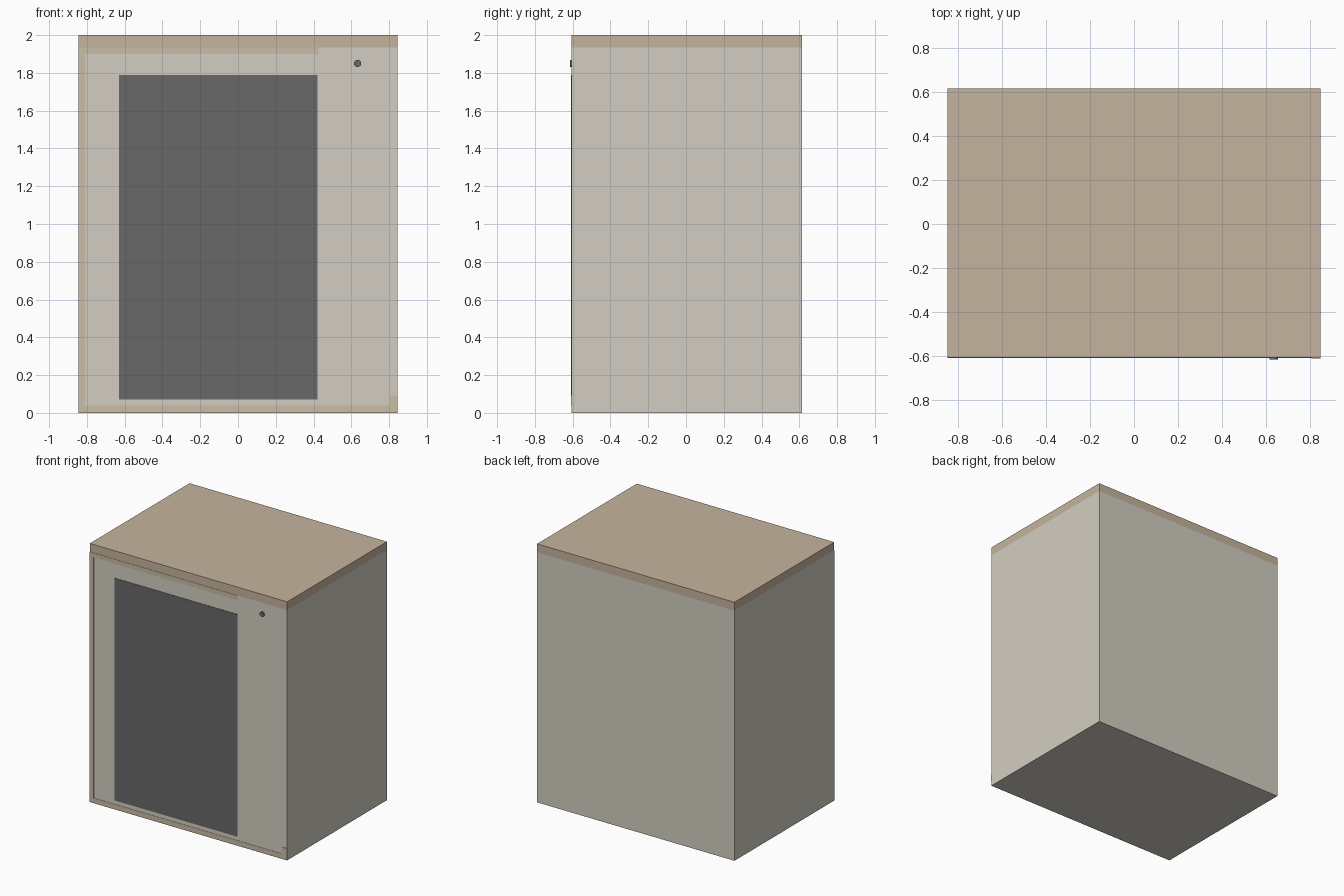
import bpy, bmesh
from mathutils import Matrix

if "Cube" in bpy.data.objects:
    bpy.data.objects.remove(bpy.data.objects["Cube"])


def mat(name, col):
    m = bpy.data.materials.new(name)
    m.diffuse_color = (*col, 1)
    m.use_nodes = True
    m.node_tree.nodes["Principled BSDF"].inputs["Base Color"].default_value = m.diffuse_color
    return m


LIGHT = mat("pale_enamel", (0.65, 0.617, 0.54))
TAN = mat("tan_trim", (0.558, 0.456, 0.342))
STRIP = mat("pale_trim", (0.58, 0.51, 0.38))
DARK = mat("dark_glass", (0.138, 0.138, 0.138))


def finish(name, bm, material):
    me = bpy.data.meshes.new(name)
    bm.to_mesh(me)
    bm.free()
    me.materials.append(material)
    ob = bpy.data.objects.new(name, me)
    bpy.context.collection.objects.link(ob)
    return ob


def box(name, x, y, z, material):
    bm = bmesh.new()
    bmesh.ops.create_cube(bm, size=1)
    for v in bm.verts:
        v.co = [r[0] if c < 0 else r[1] for r, c in zip((x, y, z), v.co)]
    return finish(name, bm, material)


W, F, B = 0.845, -0.605, 0.614      # half width, front and back planes
TRIM = (F - 0.002, F + 0.001)       # thin trim on the front face

# Cabinet and its top slab
box("cabinet_body", (-W, W), (F, B), (0, 1.935), LIGHT)
box("top_slab", (-W, W), (F, B), (1.935, 2), TAN)

# Thin trim around the front panel
box("trim_left", (-W, -0.81), TRIM, (0.04, 1.935), STRIP)
box("trim_bottom", (-W, W), TRIM, (0, 0.04), STRIP)
box("trim_top", (-0.81, 0.425), TRIM, (1.9, 1.935), STRIP)
box("hinge_corner", (0.805, W), (F - 0.004, F + 0.001), (0.04, 0.092), STRIP)

# Dark front window
box("door_window", (-0.63, 0.42), (F - 0.003, F + 0.001), (0.07, 1.79), DARK)

# Round button at the upper right
bm = bmesh.new()
bmesh.ops.create_cone(bm, cap_ends=True, segments=16, radius1=0.019, radius2=0.019,
                      depth=0.012,
                      matrix=Matrix.Translation((0.633, -0.608, 1.85)) @ Matrix.Rotation(1.5707963, 4, 'X'))
finish("button", bm, DARK)
